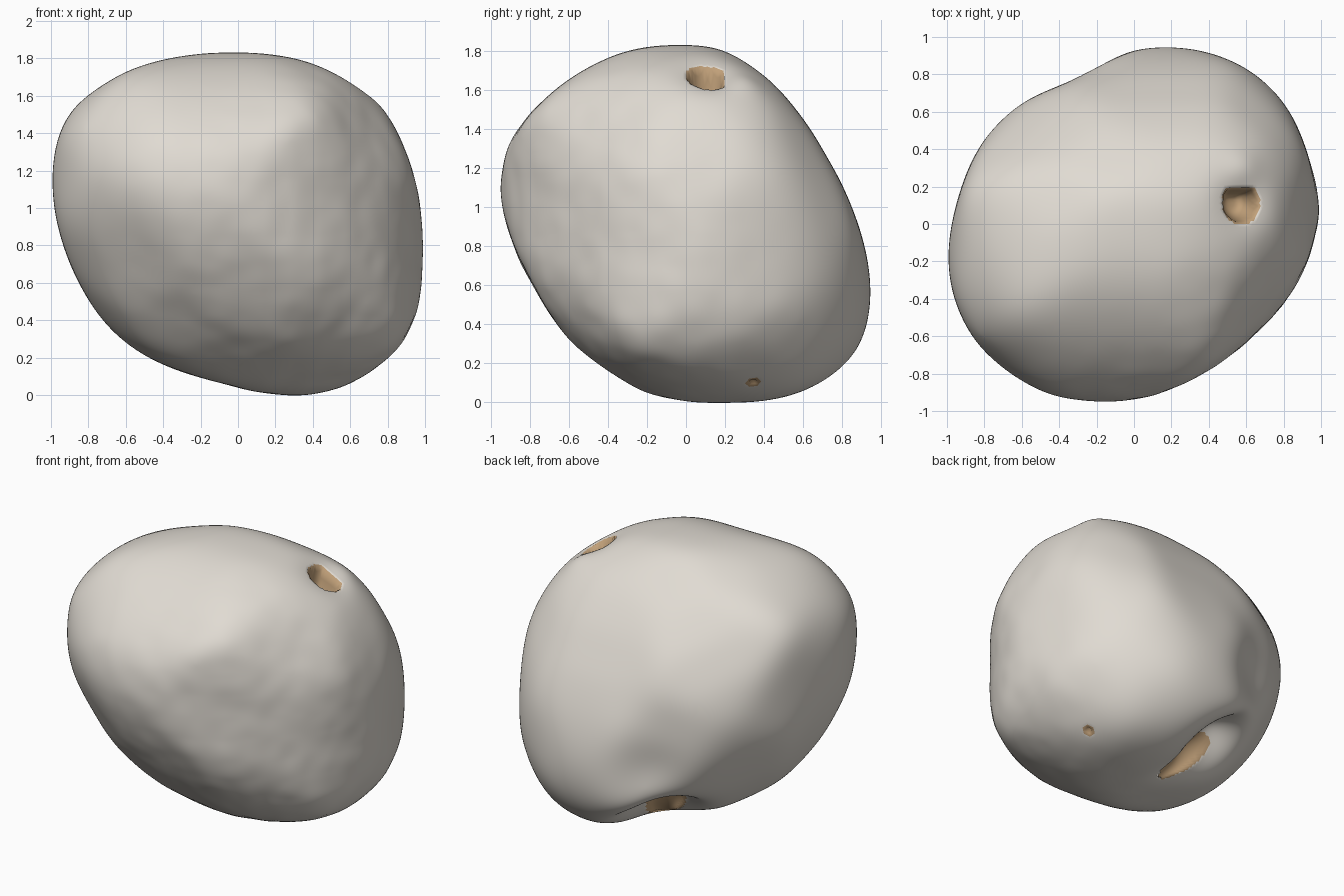
import bpy
import bmesh
import math
from mathutils import Vector, noise

cube = bpy.data.objects.get("Cube")
if cube:
    bpy.data.objects.remove(cube, do_unlink=True)


def make_material(name, color):
    mat = bpy.data.materials.new(name)
    mat.use_nodes = True
    mat.diffuse_color = color
    mat.node_tree.nodes["Principled BSDF"].inputs["Base Color"].default_value = color
    return mat


# Reach of the stone from its centre (hundredths), at even angles around
# each facing direction, anticlockwise from the right-hand side
REACHES = {
    (0, -1, 0): (100, 97, 98, 100, 96, 93, 91, 95, 102, 107, 108, 105,
                 100, 93, 89, 88, 86, 84, 92, 99, 107, 109, 108, 105),
    (1, 0, 0): (95, 85, 79, 82, 88, 91, 91, 93, 94, 96, 99, 99,
                96, 89, 83, 85, 87, 89, 92, 99, 107, 110, 109, 103),
    (0, -.001, 1): (100, 99, 102, 104, 102, 99, 96, 90, 86, 91, 92, 94,
                    100, 103, 105, 106, 104, 100, 95, 91, 87, 87, 91, 95),
    (.64, -.64, .42): (104, 92, 89, 91, 105, 114, 107, 86, 82, 94, 108, 110),
    (-.64, .64, .42): (106, 108, 100, 95, 99, 100, 103, 112, 110, 96, 88, 92),
    (.64, .64, -.42): (90, 84, 83, 94, 99, 93, 90, 90, 88, 86, 86, 86),
}
CENTRE = Vector((0, 0, .915))
ROUNDING = .007  # allowance for what the relaxing takes off


# Bounding planes, with one more eased in between each pair of reaches
planes = []
for facing, reaches in REACHES.items():
    facing = Vector(facing).normalized()
    right = Vector((0, 0, 1)).cross(facing).normalized()
    up = facing.cross(right)
    count = len(reaches)
    for i in range(count):
        a, b, c, d = (reaches[(i + k) % count] for k in (-1, 0, 1, 2))
        between = (9 * (b + c) - a - d) / 16
        for step, reach in ((i, b), (i + .5, between)):
            angle = math.tau * step / count
            normal = right * math.cos(angle) + up * math.sin(angle)
            planes.append(normal / (reach / 100 + ROUNDING))

# Sphere pushed out to the planes, then relaxed into a rounded body
bm = bmesh.new()
bmesh.ops.create_icosphere(bm, subdivisions=7, radius=1)
for v in bm.verts:
    d = v.co.normalized()
    v.co = CENTRE + d / max(d.dot(p) for p in planes)
for _ in range(105):
    bmesh.ops.smooth_vert(bm, verts=bm.verts, factor=.5, use_axis_x=True,
                          use_axis_y=True, use_axis_z=True)
bm.normal_update()


def nearest(point):
    point = Vector(point)
    return min(bm.verts, key=lambda v: (v.co - point).length_squared).co.copy()


def dent(point, direction, radius, depth):
    """Soft hollow (or swelling, with a negative depth)."""
    c, push = nearest(point), Vector(direction).normalized() * depth
    for v in bm.verts:
        q = (v.co - c).length / radius
        if q < 3:
            v.co += push * math.exp(-q * q)


inside = set()


def pit(point, direction, radius, depth, flat_side=(0, 0, 0)):
    """Steep hole, flattened on one side if given; its inside is tan."""
    c, axis = nearest(point), Vector(direction).normalized()
    flat_side = Vector(flat_side)
    for v in bm.verts:
        off = v.co - c
        if off.length > radius * 2:
            continue
        across = off - axis * off.dot(axis)
        t = max(across.length / radius, across.dot(flat_side) / (radius * .7))
        if t < 1:
            v.co += axis * depth * (1 - t ** 4)
            inside.add(v)


# Faint pitting over the lower front
for v in bm.verts:
    mask = max(0, Vector((.55, -.75, -.3)).dot(v.co - CENTRE))
    v.co += v.normal * .006 * mask * noise.noise(v.co * 7)

# Vertical furrow and folded groove at the back
dent((-.32, .82, 1), (.4, -.9, 0), .22, .03)
dent((-.28, .76, .6), (.35, -.9, .2), .22, .05)
dent((-.22, .6, .15), (.25, -.4, .9), .23, .29)
dent((-.06, .38, .05), (-.1, -.1, 1), .14, .04)

# Dimple and raised lip around the upper hole
dent((.57, .12, 1.66), (-.35, 0, -1), .14, .04)
dent((.6, .3, 1.66), (-.4, -.3, -1), .1, -.015)

# Holes: upper, groove and small lower one
pit((.57, .12, 1.65), (-.3, 0, -1), .105, .17, (0, 1, 0))
pit((-.12, .39, .2), (.64, -.64, -.3), .11, .1)
pit((.66, .35, .08), (-.6, -.2, .8), .022, .03)

for f in bm.faces:
    f.smooth = True
    f.material_index = int(any(v in inside for v in f.verts))

mesh = bpy.data.meshes.new("stone_body")
bm.to_mesh(mesh)
bm.free()
mesh.materials.append(make_material("warm_grey_stone", (.75, .71, .65, 1)))
mesh.materials.append(make_material("tan_interior", (.53, .35, .19, 1)))
bpy.context.collection.objects.link(bpy.data.objects.new("stone_body", mesh))
